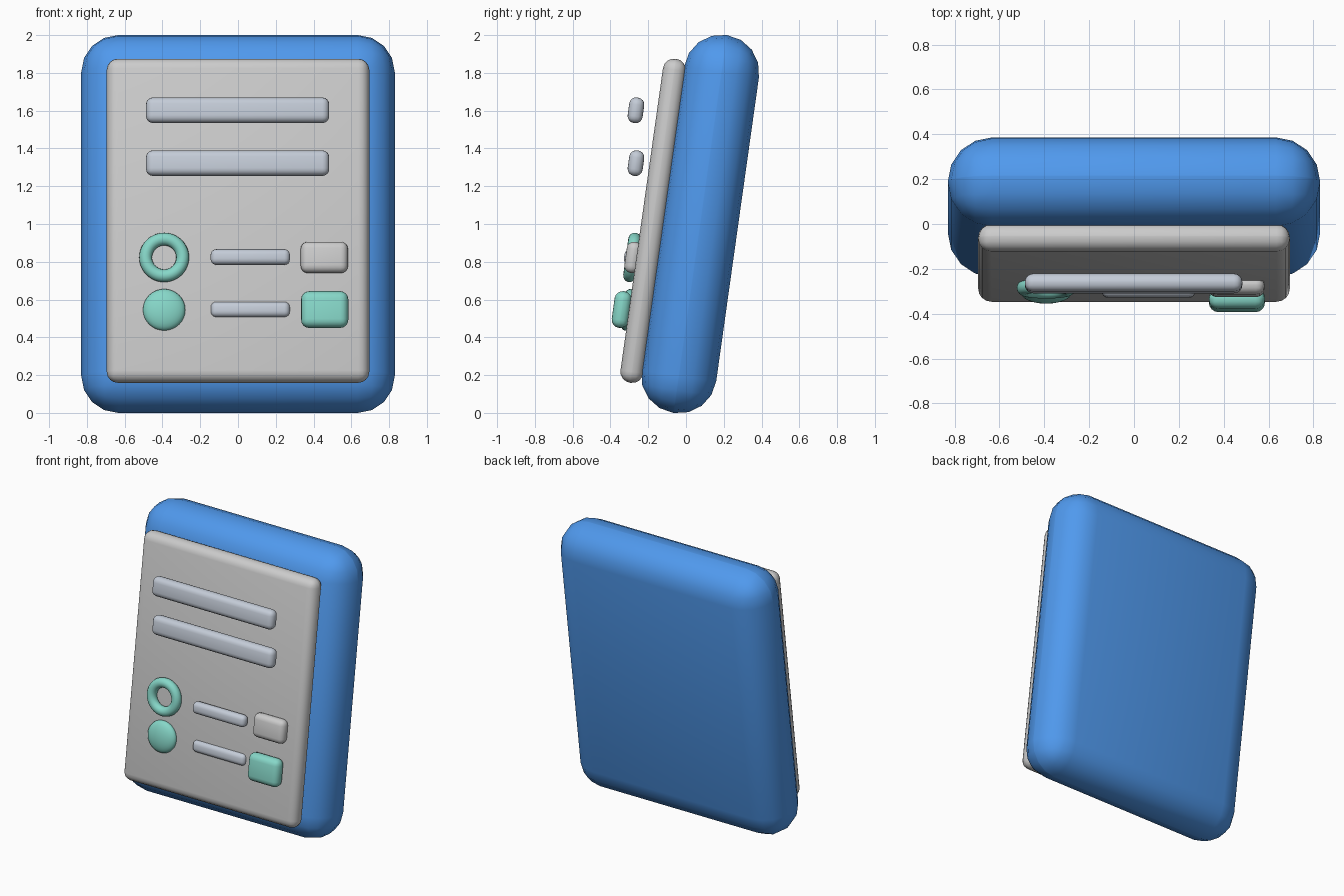
import bpy
from math import radians

if "Cube" in bpy.data.objects:
    bpy.data.objects.remove(bpy.data.objects["Cube"])

TILT = radians(-8)  # whole device leans back


def material(name, rgb):
    m = bpy.data.materials.new(name)
    m.diffuse_color = (*rgb, 1)
    m.use_nodes = True
    m.node_tree.nodes["Principled BSDF"].inputs["Base Color"].default_value = m.diffuse_color
    return m


BLUE = material("blue", (0.08, 0.32, 0.85))
TEAL = material("teal", (0.24, 0.68, 0.58))
SILVER = material("silver", (0.55, 0.60, 0.68))


def finish(name, mat, smooth_angle=35):
    ob = bpy.context.object
    ob.name = name
    if mat:
        ob.data.materials.append(mat)
    bpy.ops.object.shade_smooth_by_angle(angle=radians(smooth_angle))
    return ob


def rounded_box(name, centre, size, radius, mat=None, segments=4):
    """Tilted box with rounded edges; size is width, thickness, height."""
    bpy.ops.mesh.primitive_cube_add(size=1, location=centre, rotation=(TILT, 0, 0))
    ob = bpy.context.object
    ob.scale = size
    bpy.ops.object.transform_apply(location=False, rotation=False, scale=True)
    bev = ob.modifiers.new("round", "BEVEL")
    bev.width = radius
    bev.segments = segments
    bev.limit_method = 'NONE'
    bpy.ops.object.modifier_apply(modifier=bev.name)
    return finish(name, mat)


# Case and front sheet
rounded_box("case", (0, 0.075, 1.0), (1.66, 0.40, 2.02), 0.198, BLUE)
rounded_box("front_sheet", (0, -0.174, 1.017), (1.39, 0.122, 1.732), 0.059)

# Two long lines near the top
for i, z in enumerate((1.602, 1.322)):
    rounded_box(f"long_line_{i + 1}", (-0.002, -0.265, z), (0.97, 0.08, 0.136), 0.037, SILVER)

# Two short lines
for i, z in enumerate((0.825, 0.547)):
    rounded_box(f"short_line_{i + 1}", (0.065, -0.295, z), (0.42, 0.065, 0.083), 0.03, SILVER)

# Buttons on the right
rounded_box("upper_button", (0.457, -0.28, 0.823), (0.25, 0.08, 0.167), 0.038)
rounded_box("lower_button", (0.459, -0.341, 0.547), (0.25, 0.09, 0.196), 0.043, TEAL)

# Ring
bpy.ops.mesh.primitive_torus_add(
    major_radius=0.098, minor_radius=0.034, major_segments=48, minor_segments=16,
    location=(-0.391, -0.285, 0.823), rotation=(radians(90) + TILT, 0, 0))
finish("ring", TEAL)

# Flattened round dot
bpy.ops.mesh.primitive_uv_sphere_add(
    segments=32, ring_count=16, radius=1,
    location=(-0.391, -0.308, 0.546), rotation=(radians(90) + TILT, 0, 0))
bpy.context.object.scale = (0.112, 0.111, 0.045)
bpy.ops.object.transform_apply(location=False, rotation=False, scale=True)
finish("dot", TEAL, 60)
